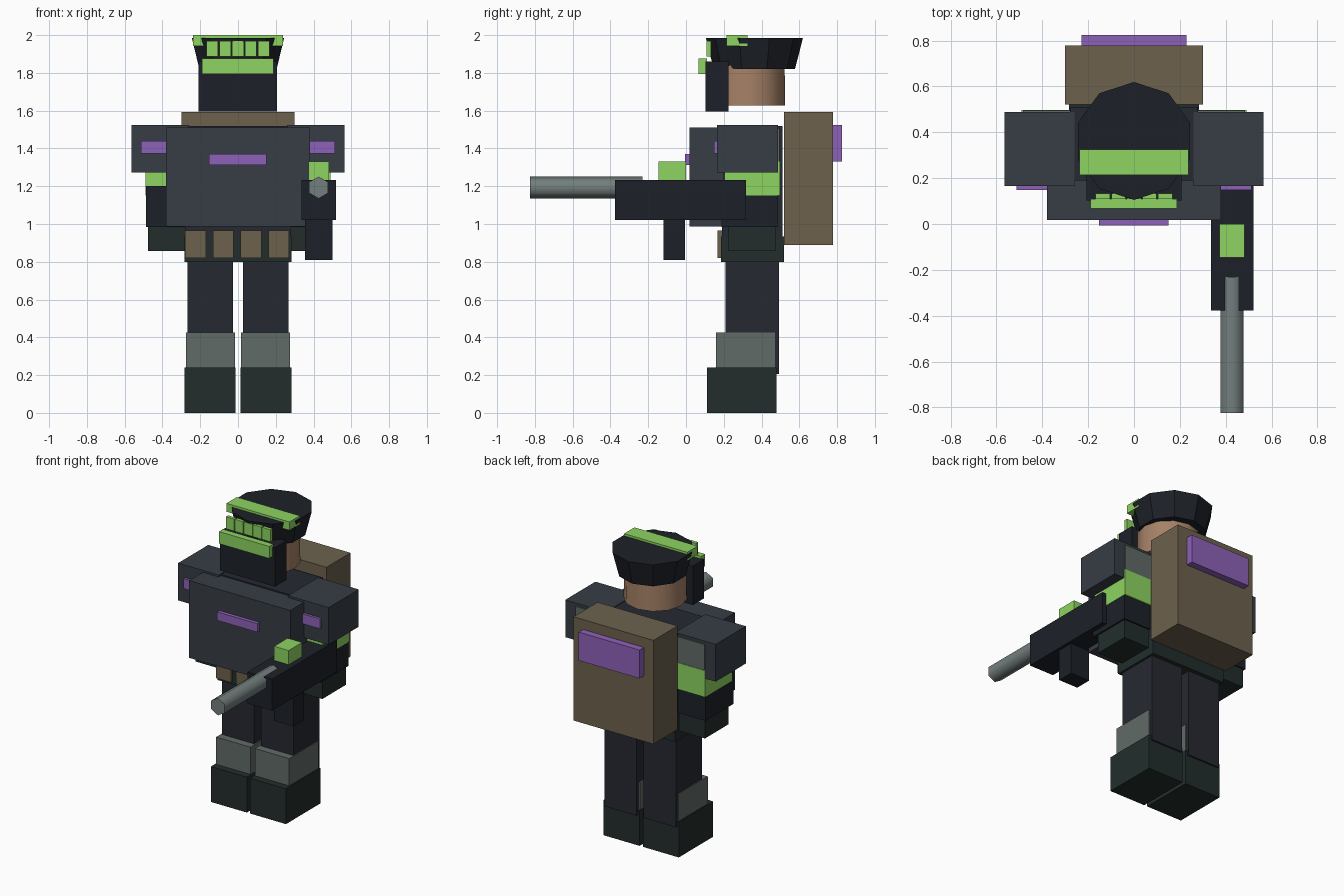
import bpy, math

COLORS = {
    "black": (0.012, 0.015, 0.021), "cloth": (0.019, 0.022, 0.031),
    "slate": (0.038, 0.047, 0.06), "boot": (0.016, 0.027, 0.025),
    "sage": (0.12, 0.145, 0.135), "green": (0.27, 0.66, 0.12),
    "purple": (0.27, 0.12, 0.48), "tan": (0.15, 0.12, 0.075),
    "skin": (0.38, 0.22, 0.135), "steel": (0.17, 0.21, 0.205),
}
MATS = {}
for key, rgb in COLORS.items():
    MATS[key] = bpy.data.materials.new(key)
    MATS[key].diffuse_color = (*rgb, 1)


def box(name, mat, x, y, z):
    """Box given as (min, max) per axis."""
    bpy.ops.mesh.primitive_cube_add(size=1)
    ob = bpy.context.object
    ob.name = name
    for v in ob.data.vertices:
        for i, (lo, hi) in enumerate((x, y, z)):
            v.co[i] = hi if v.co[i] > 0 else lo
    ob.data.materials.append(MATS[mat])
    return ob


def pair(name, mat, x, y, z):
    """Same box on both sides of x = 0."""
    box("right_" + name, mat, x, y, z)
    box("left_" + name, mat, (-x[1], -x[0]), y, z)


def drum(name, mat, sides, r1, r2, depth, loc, rot=(0, 0, 0), smooth=False):
    bpy.ops.mesh.primitive_cone_add(vertices=sides, radius1=r1, radius2=r2,
                                    depth=depth, location=loc, rotation=rot)
    ob = bpy.context.object
    ob.name = name
    ob.data.materials.append(MATS[mat])
    if smooth:
        bpy.ops.object.shade_smooth_by_angle(angle=math.radians(65))
    return ob


# Legs
pair("boot", "boot", (0.012, 0.282), (0.112, 0.48), (0, 0.24))
pair("shin_guard", "sage", (0.016, 0.274), (0.158, 0.472), (0.2, 0.425))
pair("leg", "cloth", (0.026, 0.268), (0.21, 0.492), (0.205, 0.85))

# Hips and belt pouches
box("hips", "boot", (-0.283, 0.283), (0.185, 0.52), (0.8, 0.935))
for i in range(4):
    cx = -0.225 + 0.147 * i
    box(f"belt_pouch_{i + 1}", "tan", (cx - 0.055, cx + 0.055), (0.166, 0.23), (0.82, 0.965))

# Torso and armour
box("torso", "cloth", (-0.28, 0.28), (0.19, 0.51), (0.9, 1.52))
box("chest_plate", "slate", (-0.38, 0.38), (0.018, 0.2), (0.988, 1.512))
box("chest_badge", "purple", (-0.153, 0.15), (-0.006, 0.03), (1.312, 1.37))

# Arms
pair("shoulder_pad", "slate", (0.26, 0.565), (0.165, 0.488), (1.272, 1.525))
pair("shoulder_badge", "purple", (0.38, 0.513), (0.148, 0.175), (1.373, 1.44))
pair("upper_arm", "sage", (0.27, 0.485), (0.21, 0.495), (1.3, 1.505))
pair("arm_band", "green", (0.26, 0.49), (0.205, 0.498), (1.15, 1.33))
pair("forearm", "black", (0.255, 0.487), (0.188, 0.488), (0.985, 1.2))
pair("glove", "boot", (0.25, 0.476), (0.225, 0.477), (0.858, 1.0))

# Backpack
box("backpack", "tan", (-0.3, 0.3), (0.52, 0.778), (0.888, 1.592))
box("backpack_flap", "purple", (-0.228, 0.228), (0.77, 0.825), (1.332, 1.525))

# Head
drum("head", "skin", 12, 0.195, 0.192, 0.215, (0, 0.33, 1.735), smooth=True)
box("face_mask", "black", (-0.208, 0.206), (0.103, 0.224), (1.595, 1.86))
box("visor", "green", (-0.19, 0.188), (0.067, 0.11), (1.795, 1.877))
drum("cap", "black", 10, 0.215, 0.257, 0.165, (0, 0.362, 1.9025))
box("cap_strap", "green", (-0.237, 0.237), (0.214, 0.325), (1.943, 2.0))
for i in range(5):
    cx = 0.068 * (i - 2)
    box(f"cap_block_{i + 1}", "green", (cx - 0.031, cx + 0.031), (0.109, 0.132), (1.886, 1.968))

# Gun
box("gun_body", "black", (0.335, 0.52), (-0.377, 0.317), (1.02, 1.234))
box("gun_grip", "black", (0.355, 0.5), (-0.12, -0.006), (0.81, 1.03))
box("gun_sight", "green", (0.373, 0.482), (-0.145, 0.0), (1.225, 1.33))
drum("gun_barrel", "steel", 6, 0.058, 0.058, 0.595, (0.427, -0.5275, 1.193),
     rot=(math.radians(90), 0, 0), smooth=True)
